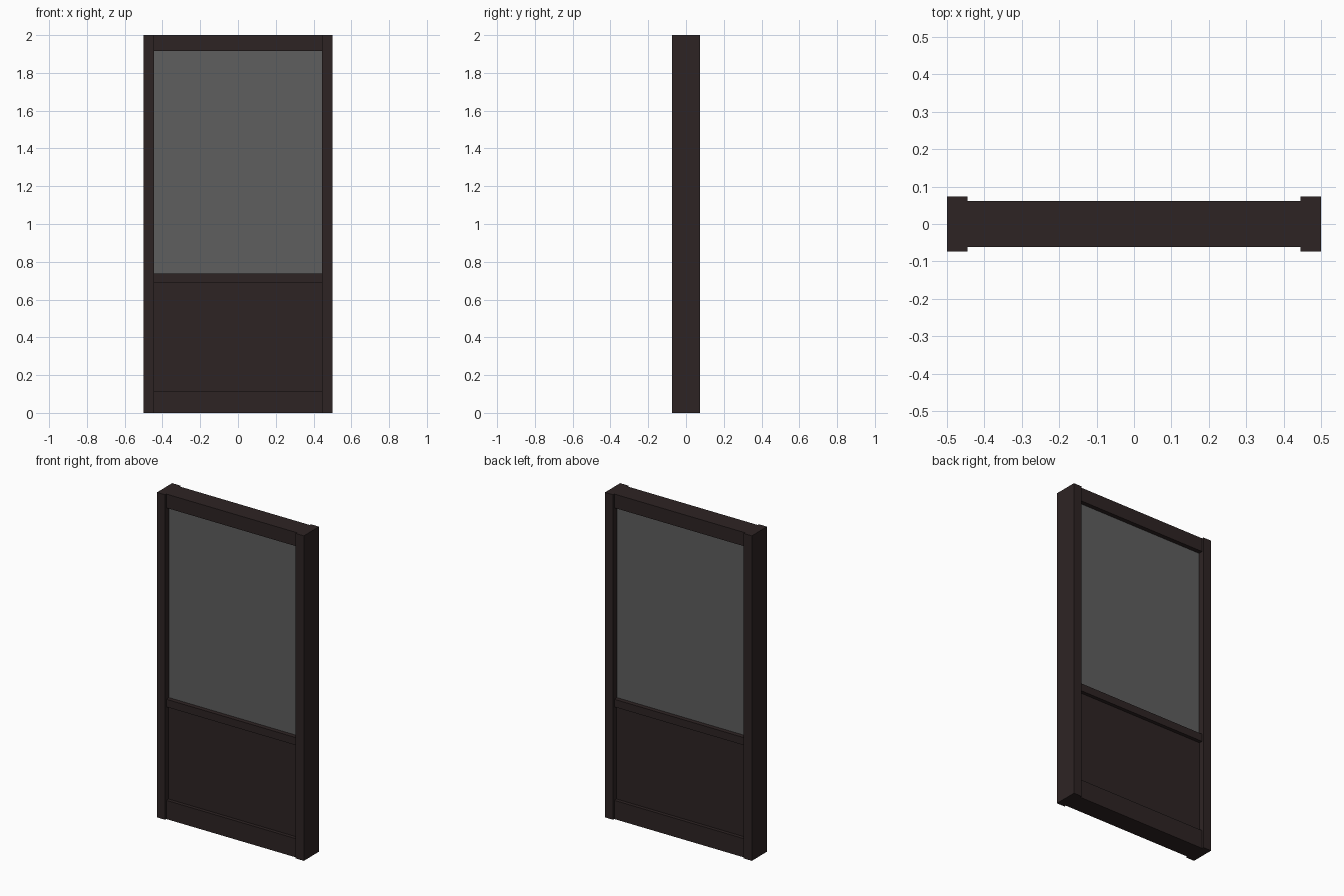
import bpy

if "Cube" in bpy.data.objects:
    bpy.data.objects.remove(bpy.data.objects["Cube"])


def material(name, rgb):
    m = bpy.data.materials.new(name)
    m.diffuse_color = (*rgb, 1.0)
    m.use_nodes = True
    m.node_tree.nodes["Principled BSDF"].inputs["Base Color"].default_value = m.diffuse_color
    return m


wood = material("dark_brown_frame", (0.027, 0.0175, 0.0175))
glass = material("grey_glass", (0.112, 0.112, 0.112))


def box(name, x0, x1, half_depth, z0, z1, mat):
    """Box centred on y = 0 between the given x and z limits."""
    bpy.ops.mesh.primitive_cube_add(size=1, location=((x0 + x1) / 2, 0, (z0 + z1) / 2))
    ob = bpy.context.object
    ob.name = name
    ob.scale = (x1 - x0, 2 * half_depth, z1 - z0)
    bpy.ops.object.transform_apply(location=False, rotation=False, scale=True)
    ob.data.materials.append(mat)
    return ob


INNER = 0.445   # inner edge of the posts

# Side posts
box("left_post", -0.5, -INNER, 0.074, 0, 2, wood)
box("right_post", INNER, 0.5, 0.074, 0, 2, wood)

# Horizontal rails
for name, z0, z1 in (("bottom_rail", 0, 0.115),
                     ("middle_rail", 0.69, 0.737),
                     ("top_rail", 1.915, 2)):
    box(name, -INNER, INNER, 0.062, z0, z1, wood)

# Recessed solid panel below, glass pane above
box("lower_panel", -INNER, INNER, 0.04, 0.115, 0.69, wood)
box("glass_pane", -INNER, INNER, 0.035, 0.737, 1.915, glass)
